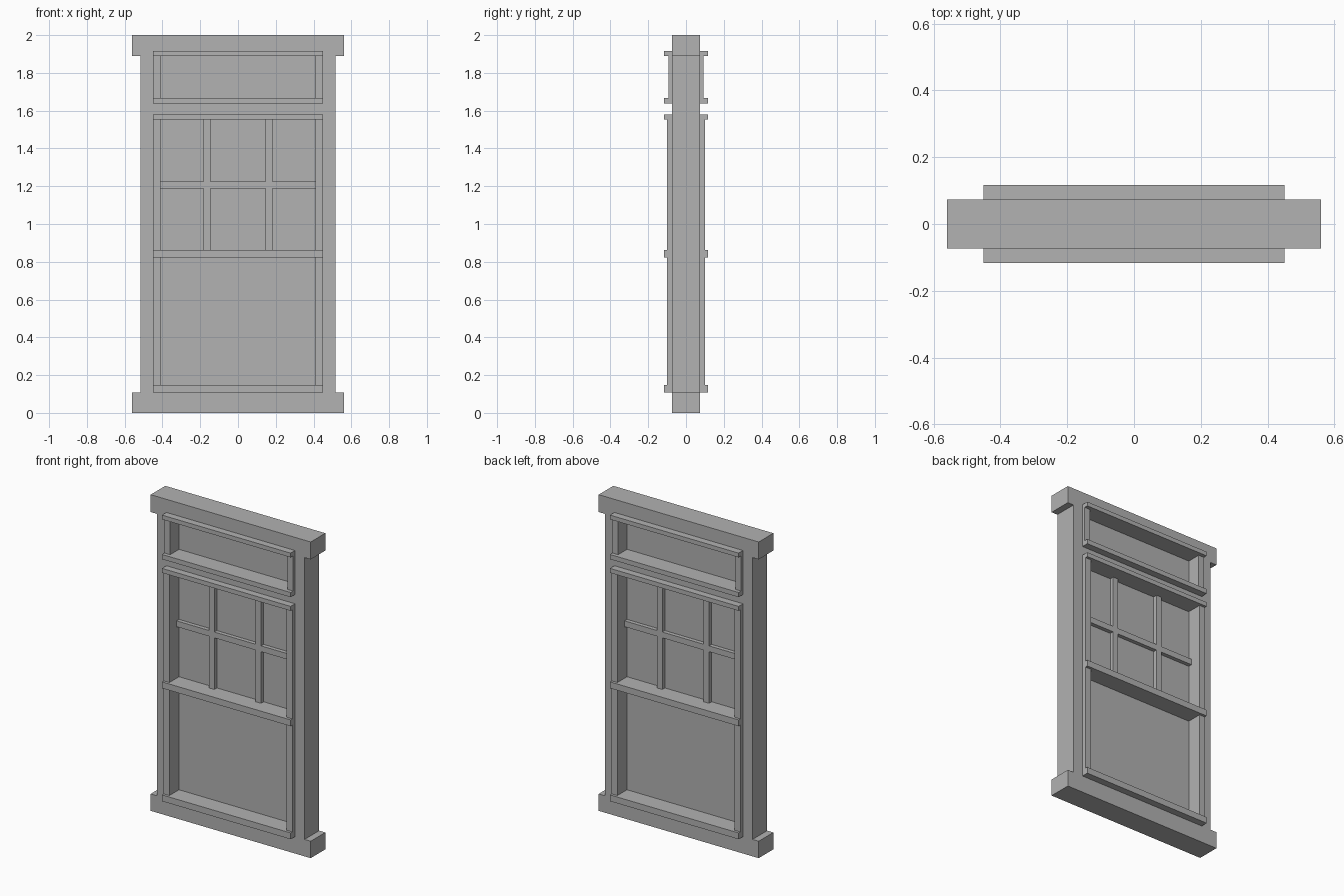
import bpy

cube = bpy.data.objects.get("Cube")
if cube:
    bpy.data.objects.remove(cube, do_unlink=True)

gray = bpy.data.materials.new("plain gray")
gray.use_nodes = True
color = (0.445, 0.445, 0.445, 1)
gray.diffuse_color = color
gray.node_tree.nodes["Principled BSDF"].inputs["Base Color"].default_value = color


def box(name, x0, x1, z0, z1, half_depth):
    """Box spanning x0..x1 and z0..z1, centred on y = 0."""
    bpy.ops.mesh.primitive_cube_add(size=1, location=((x0 + x1) / 2, 0, (z0 + z1) / 2))
    ob = bpy.context.object
    ob.name = name
    ob.scale = (x1 - x0, 2 * half_depth, z1 - z0)
    bpy.ops.object.transform_apply(location=False, rotation=False, scale=True)
    ob.data.materials.append(gray)
    return ob


def pair(name, x0, x1, z0, z1, half_depth):
    """Left box and its mirrored right twin."""
    box("left_" + name, x0, x1, z0, z1, half_depth)
    box("right_" + name, -x1, -x0, z0, z1, half_depth)


OPEN, GLASS, JAMB, CAP = 0.45, 0.41, 0.517, 0.56
WALL, RAIL = 0.073, 0.117

# Outer frame
pair("jamb", OPEN, JAMB, 0.107, 1.89, WALL)
pair("header_end", OPEN, CAP, 1.89, 2.0, WALL)
pair("sill_end", OPEN, CAP, 0, 0.107, WALL)
box("header", -OPEN, OPEN, 1.917, 2.0, WALL)
box("sill", -OPEN, OPEN, 0, 0.107, WALL)
box("transom_bar", -OPEN, OPEN, 1.58, 1.638, WALL)

# Sash rails, proud of the frame on both sides
for name, z0, z1 in (("transom_top_rail", 1.89, 1.917),
                     ("transom_bottom_rail", 1.638, 1.668),
                     ("sash_top_rail", 1.552, 1.58),
                     ("meeting_rail", 0.822, 0.862),
                     ("sash_bottom_rail", 0.107, 0.147)):
    box(name, -OPEN, OPEN, z0, z1, RAIL)

# Sash stiles between the rails
pair("transom_stile", GLASS, OPEN, 1.668, 1.89, 0.093)
pair("upper_stile", GLASS, OPEN, 0.862, 1.552, 0.1)
pair("lower_stile", GLASS, OPEN, 0.147, 0.822, 0.1)

# Glass panes
for name, z0, z1 in (("transom_pane", 1.668, 1.89),
                     ("upper_pane", 0.862, 1.552),
                     ("lower_pane", 0.147, 0.822)):
    box(name, -GLASS, GLASS, z0, z1, 0.004)

# Glazing bars of the upper sash
pair("vertical_bar", 0.145, 0.182, 0.862, 1.552, 0.03)
box("horizontal_bar", -GLASS, GLASS, 1.188, 1.225, 0.029)
